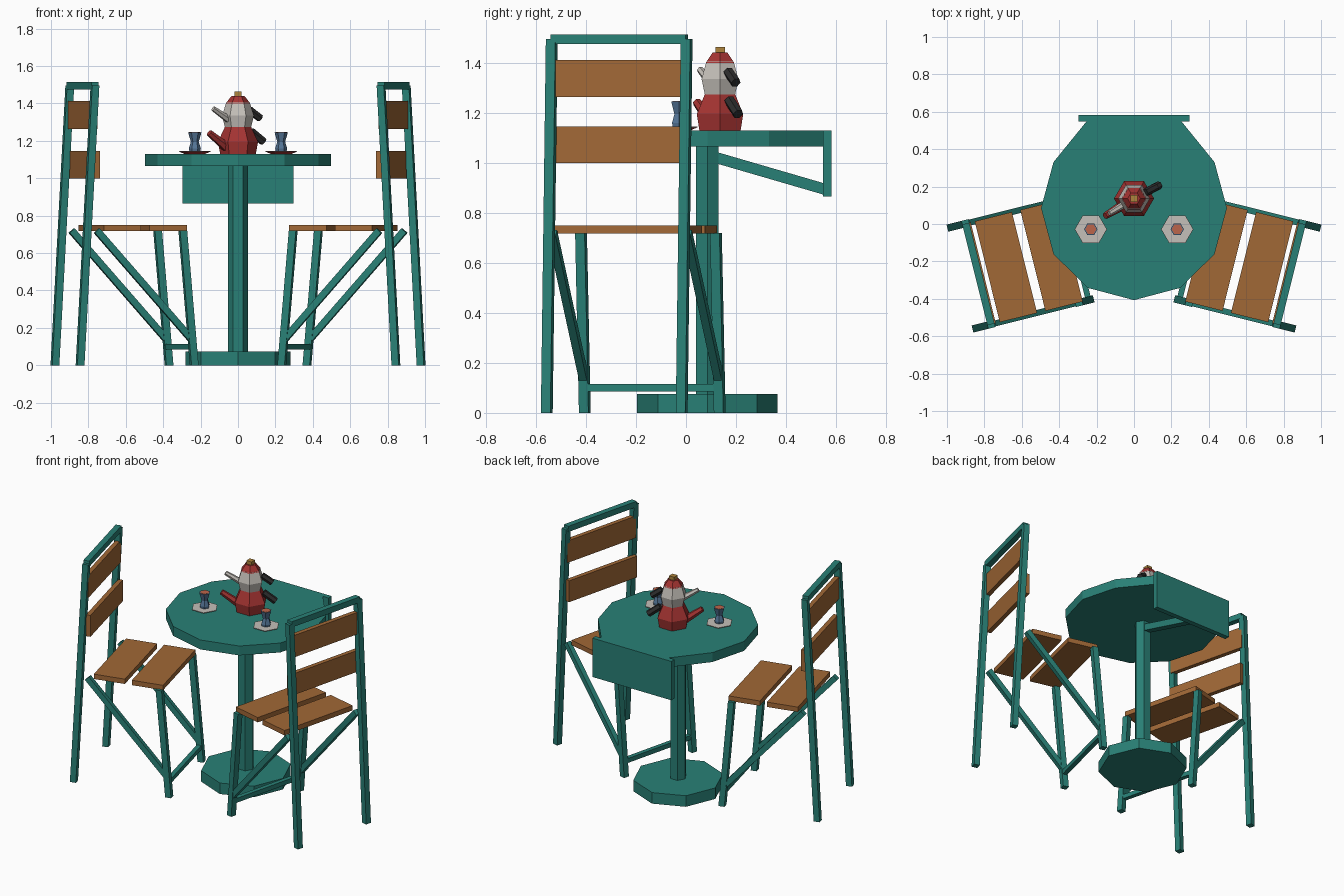
import bpy, bmesh
from math import cos, sin, pi, radians
from mathutils import Vector as V, Matrix

if "Cube" in bpy.data.objects:
    bpy.data.objects.remove(bpy.data.objects["Cube"])

def mat(name, rgb):
    m = bpy.data.materials.new(name)
    m.diffuse_color = (*rgb, 1)
    m.use_nodes = True
    m.node_tree.nodes["Principled BSDF"].inputs["Base Color"].default_value = m.diffuse_color
    return m

TEAL = mat("teal_paint", (0.022, 0.216, 0.181))
WOOD = mat("wood", (0.356, 0.138, 0.037))
RED = mat("red_enamel", (0.376, 0.034, 0.032))
STEEL = mat("steel", (0.56, 0.53, 0.49))
BLACK = mat("black_grip", (0.026, 0.026, 0.026))
BRASS = mat("brass", (0.42, 0.23, 0.045))
GLASS = mat("blue_glass", (0.09, 0.18, 0.31))
TEA = mat("tea", (0.5, 0.13, 0.07))

def loft(name, rings, material, xf=Matrix()):
    """Closed solid through a list of equal-length point rings."""
    bm = bmesh.new()
    rs = [[bm.verts.new(xf @ V(p)) for p in r] for r in rings]
    n = len(rs[0])
    for a, b in zip(rs, rs[1:]):
        for i in range(n):
            j = (i + 1) % n
            bm.faces.new((a[i], a[j], b[j], b[i]))
    bm.faces.new(rs[0][::-1])
    bm.faces.new(rs[-1])
    bmesh.ops.recalc_face_normals(bm, faces=bm.faces)
    me = bpy.data.meshes.new(name)
    bm.to_mesh(me)
    bm.free()
    me.materials.append(material)
    ob = bpy.data.objects.new(name, me)
    bpy.context.collection.objects.link(ob)
    return ob

def ring(x, y, z, r, n):
    return [(x + r * cos(2 * pi * i / n), y + r * sin(2 * pi * i / n), z) for i in range(n)]

def turned(name, x, y, profile, n, material):
    return loft(name, [ring(x, y, z, r, n) for r, z in profile], material)

def bar(name, a, b, u, v, material, xf=Matrix()):
    """Four-sided bar from a to b with half-thickness vectors u and v."""
    u, v = V(u), V(v)
    return loft(name, [[V(p) + u + v, V(p) - u + v, V(p) - u - v, V(p) + u - v] for p in (a, b)],
                material, xf)

def box(name, lo, hi, material, xf=Matrix()):
    (x0, y0, z0), (x1, y1, z1) = lo, hi
    return loft(name, [[(x0, y0, z), (x1, y0, z), (x1, y1, z), (x0, y1, z)] for z in (z0, z1)],
                material, xf)

# Table: foot, post, top with a straight rear edge, hanging flap and its brace
CY = 0.085
turned("table_foot", 0, CY, [(0.28, 0), (0.28, 0.075)], 8, TEAL)
turned("table_post", 0, CY, [(0.053, 0.07), (0.053, 1.07)], 6, TEAL)
outline = []
for i, (x, y, z) in enumerate(ring(0, CY, 0, 0.492, 12)):
    if i != 3:
        outline.append((x * 1.01, 0.555 if i in (2, 4) else y))
loft("table_top", [[(x, y, z) for x, y in outline] for z in (1.065, 1.129)], TEAL)
box("table_flap", (-0.297, 0.548, 0.865), (0.297, 0.582, 1.129), TEAL)
bar("flap_brace", (0, 0.1, 1.027), (0, 0.55, 0.896), (0.023, 0, 0), (0, 0, 0.023), TEAL)

# Chairs, in local axes: x away from the table, y sideways, z up
H, W = 0.0195, 0.278
for side, s in (("right", 1), ("left", -1)):
    xf = (Matrix.Diagonal((s, 1, 1, 1)) @ Matrix.Rotation(radians(-14), 4, 'Z')
          @ Matrix.Translation((0, -0.058, 0)))
    for t, end in ((-W, "front"), (W, "rear")):
        tag = f"{side}_chair_{end}_side"
        bar(tag + "_back_leg", (0.954, t, 0), (0.872, t, 1.495), (H, 0, 0), (0, H, 0), TEAL, xf)
        bar(tag + "_front_leg", (0.325, t, 0), (0.388, t, 0.72), (H, 0, 0), (0, H, 0), TEAL, xf)
        a, b = V((0.862, t, 0.72)), V((0.337, t, 0.135))
        d = (b - a).normalized()
        bar(tag + "_diagonal", a, b, (0, 0.016, 0), V((-d.z, 0, d.x)) * 0.018, TEAL, xf)
    bar(side + "_chair_stretcher", (0.334, -W, 0.1), (0.334, W, 0.1),
        (0.015, 0, 0), (0, 0, 0.015), TEAL, xf)
    bar(side + "_chair_top_rail", (0.872, -W, 1.494), (0.872, W, 1.494),
        (H, 0, 0), (0, 0, H), TEAL, xf)
    box(side + "_chair_front_seat_plank", (0.366, -W, 0.717), (0.572, W, 0.75), WOOD, xf)
    box(side + "_chair_rear_seat_plank", (0.618, -W, 0.717), (0.823, W, 0.75), WOOD, xf)
    box(side + "_chair_lower_back_slat", (0.845, -W, 1.0), (0.875, W, 1.145), WOOD, xf)
    box(side + "_chair_upper_back_slat", (0.858, -W, 1.263), (0.888, W, 1.412), WOOD, xf)

# Stacked teapots
PY = 0.136
turned("lower_pot", 0, PY, [(0.095, 1.128), (0.107, 1.195), (0.07, 1.275)], 6, RED)
turned("upper_pot", 0, PY, [(0.068, 1.265), (0.085, 1.335), (0.063, 1.405)], 6, STEEL)
turned("pot_lid", 0, PY, [(0.066, 1.4), (0.034, 1.441)], 6, RED)
box("lid_knob", (-0.019, PY - 0.019, 1.438), (0.019, PY + 0.019, 1.464), BRASS)

def tube(name, turn, r0, z0, r1, z1, w0, w1, material):
    """Six-sided tapered tube leaving the pot's axis plane turned by an angle."""
    pot = Matrix.Translation((0, PY, 0)) @ Matrix.Rotation(radians(turn), 4, 'Z')
    d = V((r1 - r0, 0, z1 - z0)).normalized()
    q = d.to_track_quat('Z', 'Y').to_matrix()
    rings = [[V((r, 0, z)) + q @ V(p) for p in ring(0, 0, 0, w, 6)]
             for r, z, w in ((r0, z0, w0), (r1, z1, w1))]
    loft(name, rings, material, pot)

tube("lower_spout", 31, -0.07, 1.165, -0.18, 1.243, 0.026, 0.018, RED)
tube("upper_spout", 31, -0.06, 1.315, -0.155, 1.373, 0.02, 0.014, STEEL)
tube("lower_handle", 28, 0.08, 1.25, 0.155, 1.195, 0.022, 0.022, BLACK)
tube("upper_handle", 28, 0.07, 1.365, 0.135, 1.32, 0.021, 0.021, BLACK)

# Tea glasses on saucers
for side, s in (("left", -1), ("right", 1)):
    x, y = 0.231 * s, -0.028
    turned(side + "_saucer", x, y, [(0.05, 1.128), (0.086, 1.143)], 6, RED)
    turned(side + "_saucer_face", x, y, [(0.085, 1.142), (0.085, 1.146)], 6, STEEL)
    turned(side + "_tea_glass", x, y,
           [(0.029, 1.144), (0.032, 1.16), (0.021, 1.195), (0.036, 1.246)], 6, GLASS)
    turned(side + "_tea", x, y, [(0.03, 1.243), (0.03, 1.248)], 6, TEA)
